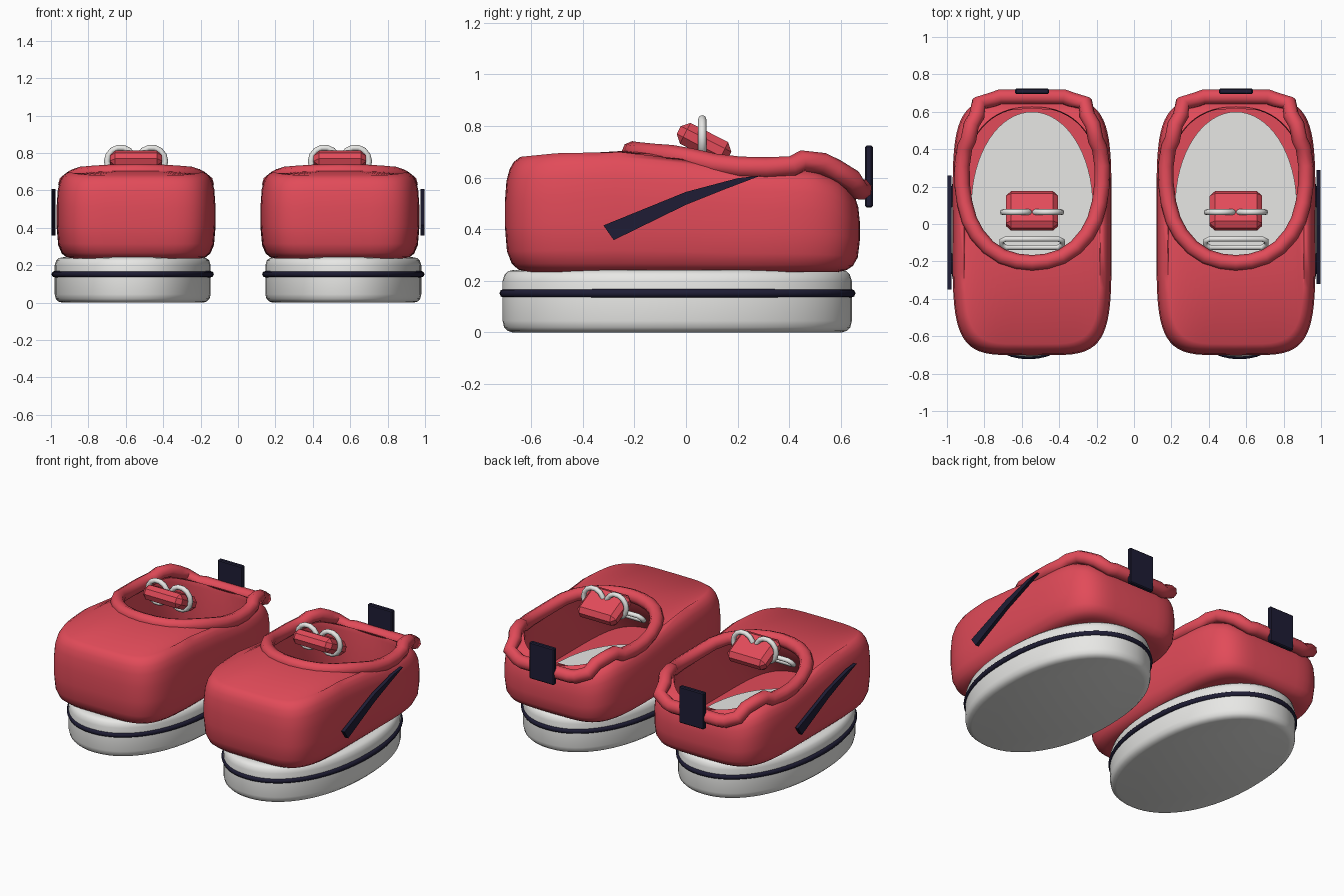
import bpy, bmesh, math
from mathutils import Matrix

if "Cube" in bpy.data.objects:
    bpy.data.objects.remove(bpy.data.objects["Cube"])


def material(name, rgb):
    m = bpy.data.materials.new(name)
    m.diffuse_color = (*rgb, 1)
    m.use_nodes = True
    m.node_tree.nodes["Principled BSDF"].inputs["Base Color"].default_value = m.diffuse_color
    return m


RED = material("red_fabric", (0.76, 0.07, 0.10))
GREY = material("light_grey", (0.85, 0.85, 0.83))
NAVY = material("dark_navy", (0.013, 0.012, 0.035))
SEG = 64
UX, SX = 0.545, 0.563      # centre of the upper and of the sole


def finish(ob, mat, angle=None):
    ob.data.materials.append(mat)
    if angle:
        bpy.ops.object.select_all(action='DESELECT')
        ob.select_set(True)
        bpy.context.view_layer.objects.active = ob
        bpy.ops.object.shade_smooth_by_angle(angle=math.radians(angle))
    return ob


def mesh_object(name, bm, mat, angle=None):
    bmesh.ops.recalc_face_normals(bm, faces=bm.faces)
    me = bpy.data.meshes.new(name)
    bm.to_mesh(me)
    bm.free()
    ob = bpy.data.objects.new(name, me)
    bpy.context.collection.objects.link(ob)
    return finish(ob, mat, angle)


def oval(a, b, cy, n, cx):
    """Superellipse outline with half sizes a and b."""
    pts = []
    for i in range(SEG):
        t = 2 * math.pi * i / SEG
        c, s = math.cos(t), math.sin(t)
        pts.append((cx + a * math.copysign(abs(c) ** (2 / n), c),
                    cy + b * math.copysign(abs(s) ** (2 / n), s)))
    return pts


def loft(name, rings, mat, angle):
    """Skin a stack of rings and cap both ends."""
    bm = bmesh.new()
    rows = [[bm.verts.new(p) for p in r] for r in rings]
    for lo, hi in zip(rows, rows[1:]):
        for i in range(SEG):
            j = (i + 1) % SEG
            bm.faces.new((lo[i], lo[j], hi[j], hi[i]))
    bm.faces.new(rows[0][::-1])
    bm.faces.new(rows[-1])
    return mesh_object(name, bm, mat, angle)


def tube(name, pts, radius, mat, res=2):
    """Closed round tube along a path."""
    cu = bpy.data.curves.new(name, 'CURVE')
    cu.dimensions = '3D'
    cu.bevel_depth = radius
    cu.bevel_resolution = res
    sp = cu.splines.new('POLY')
    sp.points.add(len(pts) - 1)
    for p, q in zip(sp.points, pts):
        p.co = (*q, 1)
    sp.use_cyclic_u = True
    ob = bpy.data.objects.new(name, cu)
    bpy.context.collection.objects.link(ob)
    bpy.ops.object.select_all(action='DESELECT')
    ob.select_set(True)
    bpy.context.view_layer.objects.active = ob
    bpy.ops.object.convert(target='MESH')
    ob = bpy.context.object
    ob.data.materials.clear()
    return finish(ob, mat, 50)


def box(name, size, matrix, mat, bevel):
    bm = bmesh.new()
    bmesh.ops.create_cube(bm, size=1, matrix=matrix @ Matrix.Diagonal((*size, 1)))
    bmesh.ops.bevel(bm, geom=bm.edges[:], offset=bevel, segments=1, affect='EDGES')
    return mesh_object(name, bm, mat)


def lerp_table(table, v):
    if v <= table[0][0]:
        return table[0][1]
    for (a, za), (b, zb) in zip(table, table[1:]):
        if v <= b:
            return za + (zb - za) * (v - a) / (b - a)
    return table[-1][1]


# heights along the shoe length: shell shoulder and opening rim
SHOULDER = [(-0.70, 0.675), (-0.5, 0.695), (-0.2, 0.70), (0.0, 0.67),
            (0.2, 0.635), (0.5, 0.62), (0.6, 0.59), (0.68, 0.54)]
RIM = [(-0.24, 0.71), (-0.1, 0.695), (0.0, 0.675), (0.1, 0.65), (0.2, 0.635),
       (0.42, 0.63), (0.5, 0.63), (0.6, 0.59), (0.69, 0.55)]

# right half of the padded collar, toe to heel
COLLAR = [(0, -0.208, 0.70), (0.08, -0.2, 0.698), (0.16, -0.175, 0.695),
          (0.235, -0.125, 0.69), (0.295, -0.055, 0.685), (0.335, 0.02, 0.672),
          (0.36, 0.11, 0.652), (0.374, 0.21, 0.64), (0.375, 0.31, 0.638),
          (0.36, 0.41, 0.642), (0.34, 0.45, 0.665), (0.325, 0.53, 0.655),
          (0.295, 0.58, 0.63), (0.285, 0.645, 0.59), (0.21, 0.665, 0.555),
          (0.17, 0.68, 0.555), (0, 0.68, 0.555)]

for side, s in (("right", 1), ("left", -1)):
    ux, sx = s * UX, s * SX

    # sole with rounded edges
    levels = [(0.0, 0.04), (0.006, 0.02), (0.02, 0.006), (0.045, 0.0),
              (0.2, 0.0), (0.225, 0.008), (0.238, 0.022), (0.243, 0.045)]
    loft(side + "_sole",
         [[(x, y, z) for x, y in oval(0.417 - d, 0.677 - d, -0.034, 2.15, sx)]
          for z, d in levels], GREY, 60)

    # stripe running round the sole
    tube(side + "_sole_stripe",
         [(x, y, 0.152) for x, y in oval(0.417, 0.673, -0.033, 2.1, sx)],
         0.017, NAVY)

    # hollow shell: outer wall, rolled shoulder, rim, inner wall, floor
    rings = []
    for f, d in [(0, 0.08), (0.02, 0.052), (0.07, 0.027), (0.18, 0.008),
                 (0.4, 0.0), (0.62, 0.0), (0.8, 0.006), (0.9, 0.018),
                 (0.96, 0.034), (1.0, 0.06)]:
        rings.append([(x, y, 0.235 + f * (lerp_table(SHOULDER, y) - 0.235))
                      for x, y in oval(0.425 - d, 0.688 - d, -0.014, 4.8, ux)])
    for a, b, dz in ((0.362, 0.415, 0), (0.358, 0.41, 0.03)):
        rings.append([(x, y, lerp_table(RIM, y) - dz)
                      for x, y in oval(a, b, 0.212, 2.3, ux)])
    rings.append([(x, y, 0.265) for x, y in oval(0.375, 0.635, -0.014, 4.8, ux)])
    loft(side + "_shell", rings, RED, 60)

    # insole
    loft(side + "_insole",
         [[(x, y, z) for x, y in oval(0.325, 0.5, 0.10, 2, ux)]
          for z in (0.26, 0.285)], GREY, 40)

    # collar
    path = COLLAR + [(-x, y, z) for x, y, z in COLLAR[-2:0:-1]]
    tube(side + "_collar", [(ux + x, y, z) for x, y, z in path], 0.042, RED)

    # tongue pad
    box(side + "_tongue", (0.28, 0.22, 0.09),
        Matrix.Translation((ux, 0.07, 0.735)) @ Matrix.Rotation(math.radians(-27), 4, 'X'),
        RED, 0.028)

    # bow loops
    for k in (-1, 1):
        tube(side + "_bow_loop",
             [(ux + k * 0.083 + 0.073 * math.cos(a), 0.063, 0.756 + 0.073 * math.sin(a))
              for a in [2 * math.pi * i / 14 for i in range(14)]], 0.016, GREY)

    # lace loop across the front of the opening
    tube(side + "_lace",
         [(ux + x, y, z) for x, y, z in
          [(-0.14, -0.08, 0.65), (0.14, -0.08, 0.65), (0.162, -0.09, 0.635),
           (0.162, -0.11, 0.615), (0.14, -0.125, 0.605), (-0.14, -0.125, 0.605),
           (-0.162, -0.11, 0.615), (-0.162, -0.09, 0.635)]], 0.015, GREY)

    # heel pull tab
    box(side + "_heel_tab", (0.18, 0.03, 0.24),
        Matrix.Translation((ux, 0.709, 0.605)), NAVY, 0.006)

    # tapered side flash, turned half a turn on the left shoe
    bm = bmesh.new()
    outline = [(-0.32, 0.415), (-0.28, 0.358), (0, 0.495), (0.15, 0.555),
               (0.29, 0.608), (0.2, 0.598), (0, 0.545)]
    flash = [(y if s > 0 else -0.06 - y, z) for y, z in outline]
    f = bm.faces.new([bm.verts.new((s * 0.976, y, z)) for y, z in flash])
    ext = bmesh.ops.extrude_face_region(bm, geom=[f])
    bmesh.ops.translate(bm, vec=(s * 0.022, 0, 0),
                        verts=[v for v in ext["geom"] if isinstance(v, bmesh.types.BMVert)])
    mesh_object(side + "_side_flash", bm, NAVY)
